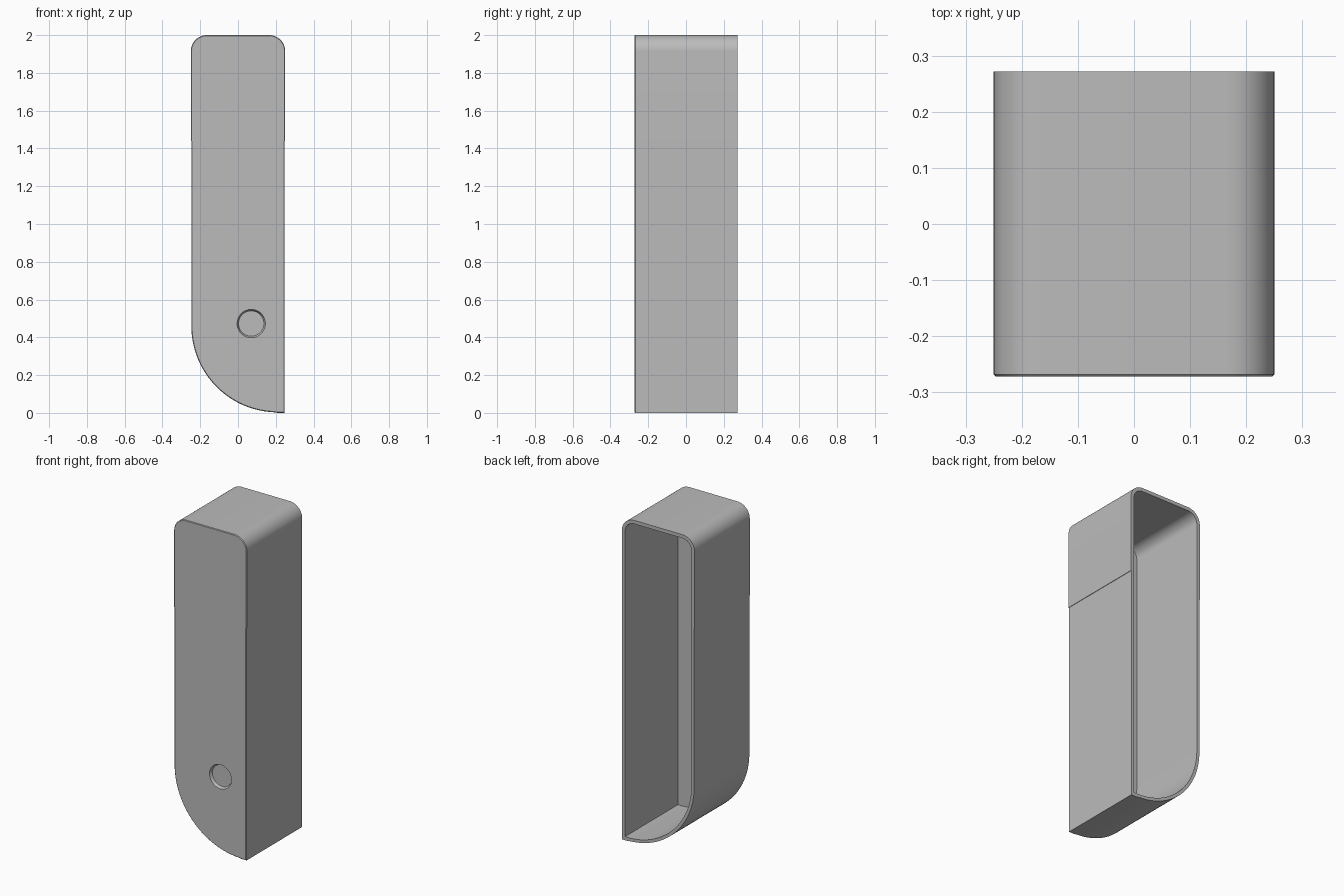
import bpy, bmesh
from math import sin, cos, pi, radians

cube = bpy.data.objects.get("Cube")
if cube:
    bpy.data.objects.remove(cube, do_unlink=True)

grey = bpy.data.materials.new("plain_grey")
grey.use_nodes = True
colour = (0.5, 0.5, 0.5, 1)
grey.diffuse_color = colour
grey.node_tree.nodes["Principled BSDF"].inputs["Base Color"].default_value = colour

HALF_W, HALF_D, HEIGHT = 0.25, 0.272, 2.0
CORNER, HEEL, STEP_Z, STEP = 0.085, 0.46, 1.44, 0.003
WALL, PLATE, BEVEL = 0.022, 0.025, 0.004


def arc(cx, cz, r, start, end, n):
    angles = [radians(start + (end - start) * i / n) for i in range(n + 1)]
    return [(cx + r * cos(a), cz + r * sin(a)) for a in angles]


def outline(inset, step):
    """Side outline: rounded top, large curved heel, square toe."""
    w = HALF_W - inset
    low = w - step
    cx = HALF_W - CORNER
    cz = HEIGHT - CORNER
    r = CORNER - inset
    pts = [(low, inset), (low, STEP_Z), (w, STEP_Z)]
    pts += arc(cx, cz, r, 0, 90, 12)
    pts += arc(-cx, cz, r, 90, 180, 12)
    pts += [(-w, STEP_Z), (-low, STEP_Z)]
    pts += arc(HEEL - HALF_W, HEEL, HEEL - inset - step, 180, 270, 32)[:-1]
    pts += [(HEEL - HALF_W, inset)]
    return pts


bm = bmesh.new()


def ring(points, y):
    return [bm.verts.new((x, y, z)) for x, z in points]


def bridge(a, b):
    for i in range(len(a)):
        j = (i + 1) % len(a)
        bm.faces.new((a[i], a[j], b[j], b[i]))


def loop_edges(r):
    return [bm.edges.get((r[i], r[i - 1])) for i in range(len(r))]


# Outer skin, open back rim and inner skin
rings = [
    ring(outline(BEVEL, STEP), -HALF_D),
    ring(outline(0, STEP), -HALF_D + BEVEL),
    ring(outline(0, STEP), HALF_D),
    ring(outline(WALL, 0), HALF_D),
    ring(outline(WALL, 0), -HALF_D + PLATE),
]
for a, b in zip(rings, rings[1:]):
    bridge(a, b)
bm.faces.new(rings[-1])

# Shallow round recess in the front plate
rim = ring(arc(0.07, 0.473, 0.075, 0, 360, 48)[:-1], -HALF_D)
floor = ring(arc(0.07, 0.473, 0.067, 0, 360, 48)[:-1], -HALF_D + 0.017)
bridge(rim, floor)
bm.faces.new(floor)
bmesh.ops.triangle_fill(bm, use_beauty=True,
                        edges=loop_edges(rings[0]) + loop_edges(rim))
bmesh.ops.recalc_face_normals(bm, faces=bm.faces)

mesh = bpy.data.meshes.new("open_case")
bm.to_mesh(mesh)
bm.free()
case = bpy.data.objects.new("open_case", mesh)
bpy.context.collection.objects.link(case)
mesh.materials.append(grey)

# Smooth curves, crisp edges
bpy.context.view_layer.objects.active = case
case.select_set(True)
bpy.ops.object.shade_smooth_by_angle(angle=radians(30))
